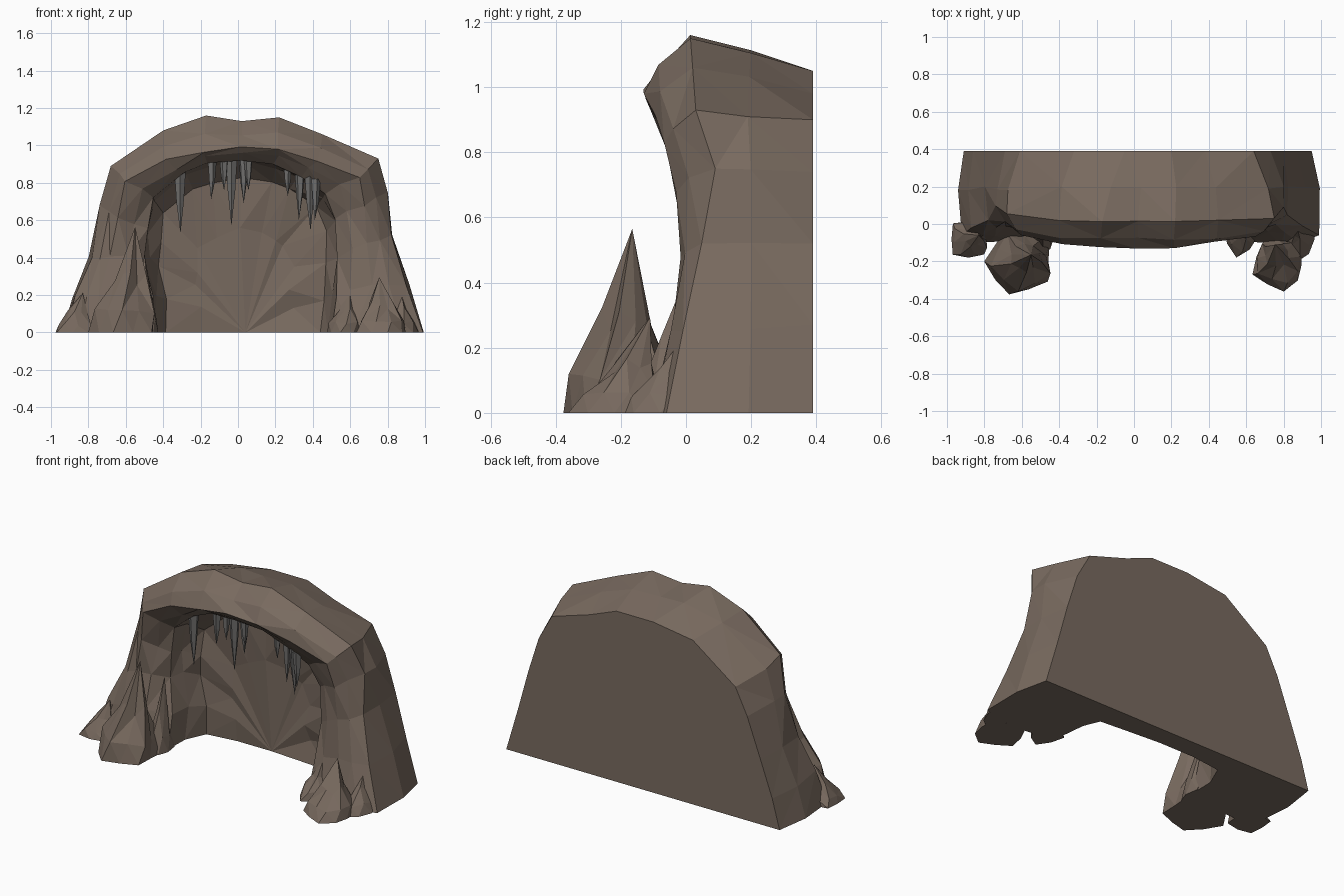
import bpy, bmesh, math, random
from mathutils import Vector

if "Cube" in bpy.data.objects:
    bpy.data.objects.remove(bpy.data.objects["Cube"])

random.seed(4)


def material(name, rgb):
    m = bpy.data.materials.new(name)
    m.diffuse_color = (*rgb, 1)
    m.use_nodes = True
    m.node_tree.nodes["Principled BSDF"].inputs["Base Color"].default_value = m.diffuse_color
    return m


ROCK = material("brown rock", (0.19, 0.145, 0.115))
STONE = material("grey stalactite", (0.17, 0.165, 0.16))


def finish(bm, name, mat):
    bmesh.ops.recalc_face_normals(bm, faces=bm.faces)
    me = bpy.data.meshes.new(name)
    bm.to_mesh(me)
    bm.free()
    me.materials.append(mat)
    ob = bpy.data.objects.new(name, me)
    bpy.context.collection.objects.link(ob)
    return ob


def lookup(table, z):
    """Piecewise linear depth for a height."""
    for (z0, y0), (z1, y1) in zip(table, table[1:]):
        if z <= z1:
            return y0 + (y1 - y0) * (z - z0) / (z1 - z0)
    return table[-1][1]


def jit(a):
    return random.uniform(-a, a)


# Arch outlines (x, z), from left foot over the top to right foot
back = [(-.91, 0), (-.86, .18), (-.78, .4), (-.69, .64), (-.61, .8), (-.32, 1.01), (-.05, 1.05), (.08, 1.05),
        (.2, 1.05), (.38, .98), (.64, .9), (.73, .74), (.8, .52), (.87, .27), (.95, 0)]
crest = [(-.92, 0), (-.87, .2), (-.78, .4), (-.74, .68), (-.68, .89), (-.4, 1.08), (-.17, 1.16), (.02, 1.13),
         (.22, 1.15), (.45, 1.06), (.75, .93), (.8, .75), (.82, .52), (.9, .25), (.99, 0)]
brow = [(-.78, 0), (-.74, .2), (-.68, .4), (-.64, .62), (-.6, .81), (-.38, .92), (-.18, .97), (.02, .99),
        (.22, .98), (.43, .92), (.65, .83), (.67, .68), (.69, .48), (.72, .25), (.78, 0)]
mouth = [(-.45, 0), (-.46, .2), (-.49, .4), (-.49, .55), (-.46, .72), (-.3, .85), (-.16, .9), (.02, .93),
         (.2, .9), (.33, .84), (.47, .74), (.53, .6), (.54, .4), (.52, .2), (.5, 0)]
crest_y = [(0, -.06), (.2, -.02), (.5, .04), (.65, .1), (.85, .08), (.93, .03), (1.2, .01)]
front_y = [(0, -.1), (.2, -.06), (.4, -.01), (.6, -.01), (.8, -.06), (1, -.13)]


def ring(a, b, t, depth, amount=0.0):
    pts = []
    for (ax, az), (bx, bz) in zip(a, b):
        x, z = ax + (bx - ax) * t, az + (bz - az) * t
        y = depth(z, ax, bx)
        if amount:
            x, y = x + jit(amount), y + jit(amount)
            z = z + jit(amount) if z > 0 else 0
        pts.append((x, y, z))
    return pts


def scaled(f, fz, cx=.04):
    return [(cx + (x - cx) * f, z * fz) for x, z in mouth]


# Cave shell: rings lofted from the flat back, over the brow, into the cavity
wide = [(x * 1.03, z) for x, z in crest]
rings = [
    ring(back, back, 0, lambda z, a, b: .39),
    ring(back, wide, .65, lambda z, a, b: .19, .012),
    ring(crest, crest, 0, lambda z, a, b: lookup(crest_y, z)),
    ring(crest, brow, .5, lambda z, a, b: (lookup(crest_y, z) + lookup(front_y, z)) / 2 - .025, .008),
    ring(brow, brow, 0, lambda z, a, b: lookup(front_y, z), .007),
    ring(brow, mouth, .55, lambda z, a, b: lookup(front_y, z) + .015, .014),
    ring(mouth, mouth, 0, lambda z, a, b: lookup(front_y, z) + .06, .012),
    ring(scaled(.96, .98), mouth, 0, lambda z, a, b: .13, .016),
    ring(scaled(.86, .9), mouth, 0, lambda z, a, b: .235, .014),
    ring(scaled(.5, .6), mouth, 0, lambda z, a, b: .265, .02),
]
bm = bmesh.new()
vs = [[bm.verts.new(p) for p in r] for r in rings]
centre = bm.verts.new((.04, .27, 0))
sides = []
for r0, r1 in zip(vs, vs[1:]):
    for i in range(len(r0) - 1):
        sides.append(bm.faces.new((r0[i], r0[i + 1], r1[i + 1], r1[i])))
for a, b in zip(vs[-1], vs[-1][1:]):
    sides.append(bm.faces.new((a, b, centre)))
bm.faces.new(vs[0])
bm.faces.new([r[0] for r in vs] + [centre] + [r[-1] for r in reversed(vs)])
bmesh.ops.triangulate(bm, faces=sides)
finish(bm, "cave_shell", ROCK)


def rock_spike(name, base, apex, rx, ry, n=10, skirt=.2):
    """Jagged pointed rock: ridged rings that shrink toward the apex."""
    bm = bmesh.new()
    base, apex = Vector((*base, 0)), Vector(apex)
    levels = [(0, 1), (skirt, .88), (.5, .45)]
    loops = []
    for k, (t, f) in enumerate(levels):
        c = base.lerp(apex, t)
        loop = []
        for i in range(n):
            a = 2 * math.pi * (i + .3 * k) / n
            g = f * (1 if i % 2 else .82) + jit(.05)
            z = c.z + (jit(.15) * apex.z * t if k else 0)
            loop.append(bm.verts.new((c.x + rx * g * math.cos(a), c.y + ry * g * math.sin(a), z)))
        loops.append(loop)
    top = bm.verts.new(apex)
    faces = []
    for l0, l1 in zip(loops, loops[1:]):
        for i in range(n):
            j = (i + 1) % n
            faces.append(bm.faces.new((l0[i], l0[j], l1[j], l1[i])))
    for i in range(n):
        bm.faces.new((loops[-1][i], loops[-1][(i + 1) % n], top))
    bm.faces.new(loops[0])
    bmesh.ops.triangulate(bm, faces=faces)
    finish(bm, name, ROCK)


# Pointed rocks and low boulders at the feet of the arch
rock_spike("left_tall_rock", (-.61, -.2), (-.55, -.165, .565), .19, .19)
rock_spike("left_small_rock", (-.885, -.08), (-.83, -.06, .21), .115, .115, 8)
rock_spike("right_rock", (.775, -.22), (.755, -.11, .295), .155, .15, 9)
rock_spike("left_inner_foot", (-.49, -.07), (-.5, .0, .42), .08, .1, 7)
rock_spike("right_inner_foot", (.57, -.07), (.6, .0, .25), .1, .11, 7)
rock_spike("right_outer_foot", (.89, -.08), (.86, .03, .28), .09, .13, 7)

# Stalactites: x, root height, tip height
for x, top, tip in [(-.31, .8, .53), (-.14, .88, .71), (-.075, .89, .76), (-.035, .89, .57), (.03, .88, .69),
                    (.055, .88, .76), (.265, .86, .73), (.33, .84, .6), (.385, .8, .545), (.415, .76, .6)]:
    bm = bmesh.new()
    y = jit(.02)
    r = .018 + .04 * (top - tip)
    loops = [[bm.verts.new((x + r * f * math.cos(a), y + r * f * math.sin(a), z))
              for a in [i * 2 * math.pi / 5 + x * 9 for i in range(5)]]
             for z, f in ((top + .06, 1.1), (top - .4 * (top - tip), .7))]
    end = bm.verts.new((x + jit(.005), y, tip))
    for i in range(5):
        j = (i + 1) % 5
        bm.faces.new((loops[0][i], loops[0][j], loops[1][j], loops[1][i]))
        bm.faces.new((loops[1][i], loops[1][j], end))
    bm.faces.new(loops[0])
    finish(bm, "stalactite", STONE)
